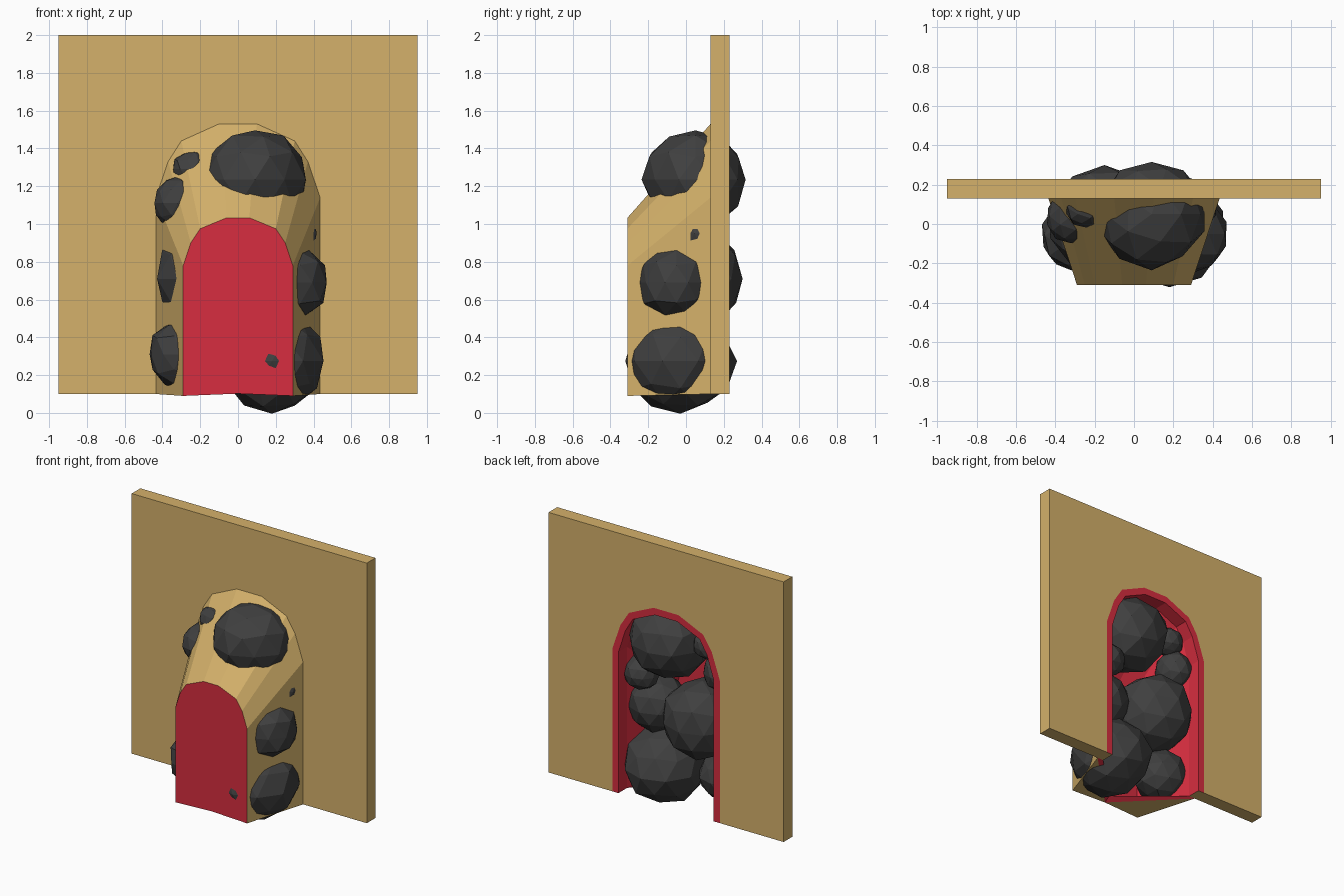
import bpy, bmesh, random
from mathutils import Vector

if "Cube" in bpy.data.objects:
    bpy.data.objects.remove(bpy.data.objects["Cube"])


def material(name, rgb):
    m = bpy.data.materials.new(name)
    m.diffuse_color = (*rgb, 1)
    m.use_nodes = True
    m.node_tree.nodes["Principled BSDF"].inputs["Base Color"].default_value = m.diffuse_color
    return m


SAND = material("sandy tan", (0.66, 0.44, 0.145))
RED = material("lining red", (0.68, 0.027, 0.05))
ROCK = material("dark rock", (0.05, 0.05, 0.05))


def finish(name, bm, mats):
    bmesh.ops.recalc_face_normals(bm, faces=bm.faces)
    me = bpy.data.meshes.new(name)
    bm.to_mesh(me)
    bm.free()
    for m in mats:
        me.materials.append(m)
    ob = bpy.data.objects.new(name, me)
    bpy.context.collection.objects.link(ob)
    return ob


def arch(half):
    """Full arch from the left foot over to the right foot."""
    return [(-x, z) for x, z in half] + [(x, z) for x, z in reversed(half)]


# Half profiles of the arch, foot to crown
BACK = arch([(.435, .1), (.435, 1.14), (.37, 1.33), (.30, 1.44), (.10, 1.53)])
FRONT = arch([(.29, .09), (.29, .78), (.25, .90), (.20, .975), (.06, 1.033)])
BACK_IN = arch([(.385, .1), (.385, 1.13), (.33, 1.30), (.27, 1.40), (.09, 1.48)])
FRONT_IN = arch([(.25, .13), (.25, .77), (.215, .875), (.17, .94), (.05, .985)])

# Wall slab with the arched doorway cut out of its lower edge
bm = bmesh.new()
outline = [(-.95, .1), (-.95, 2), (.95, 2), (.95, .1)] + BACK[::-1]
face = bm.faces.new([bm.verts.new((x, .13, z)) for x, z in outline])
ext = bmesh.ops.extrude_face_region(bm, geom=[face])
bmesh.ops.translate(bm, vec=(0, .1, 0),
                    verts=[v for v in ext["geom"] if isinstance(v, bmesh.types.BMVert)])
finish("wall_slab", bm, [SAND])

# Tapered hood: tan outside, red front, red lining and rear rim
bm = bmesh.new()


def ring(profile, y):
    return [bm.verts.new((x, y, z)) for x, z in profile]


def add(verts, mat):
    bm.faces.new(verts).material_index = mat


rim, out, front = ring(BACK, .23), ring(BACK, .13), ring(FRONT, -.31)
inner, lining, rim_in = ring(FRONT_IN, -.265), ring(BACK_IN, .13), ring(BACK_IN, .23)
mid = bm.verts.new((0, -.31, .102))
mid_in = bm.verts.new((0, -.265, .135))
for a, b, mat in ((rim, out, 0), (out, front, 0), (inner, lining, 1),
                  (lining, rim_in, 1), (rim_in, rim, 1)):
    for i in range(len(a) - 1):
        add([a[i], a[i + 1], b[i + 1], b[i]], mat)
add(front + [mid], 1)
add(inner + [mid_in], 1)
for k in (0, -1):  # triangular floor pieces on each side
    add([mid, front[k], out[k]], 0)
    add([mid_in, inner[k], lining[k]], 1)
    add([mid, out[k], lining[k], mid_in], 1)
    add([out[k], rim[k], rim_in[k], lining[k]], 0)
finish("alcove_hood", bm, [SAND, RED])

# Faceted boulders bulging through the hood: centre, radii
ROCKS = [
    ((.09, .05, 1.235), (.28, .28, .27)),
    ((-.15, .02, .71), (.29, .285, .28)),
    ((.27, -.05, .69), (.22, .21, .21)),
    ((.18, -.03, .275), (.28, .30, .275)),
    ((-.29, -.06, .31), (.19, .19, .19)),
    ((-.32, .04, 1.11), (.13, .14, .14)),
    ((-.24, .08, 1.29), (.11, .10, .10)),
    ((.30, .08, .95), (.125, .12, .12)),
]
random.seed(4)
for n, (centre, radii) in enumerate(ROCKS, 1):
    bm = bmesh.new()
    bmesh.ops.create_icosphere(bm, subdivisions=2, radius=1)
    for v in bm.verts:
        v.co *= random.uniform(.94, 1.03)
        v.co = Vector(c + r * p for c, r, p in zip(centre, radii, v.co))
    finish(f"boulder_{n}", bm, [ROCK])
